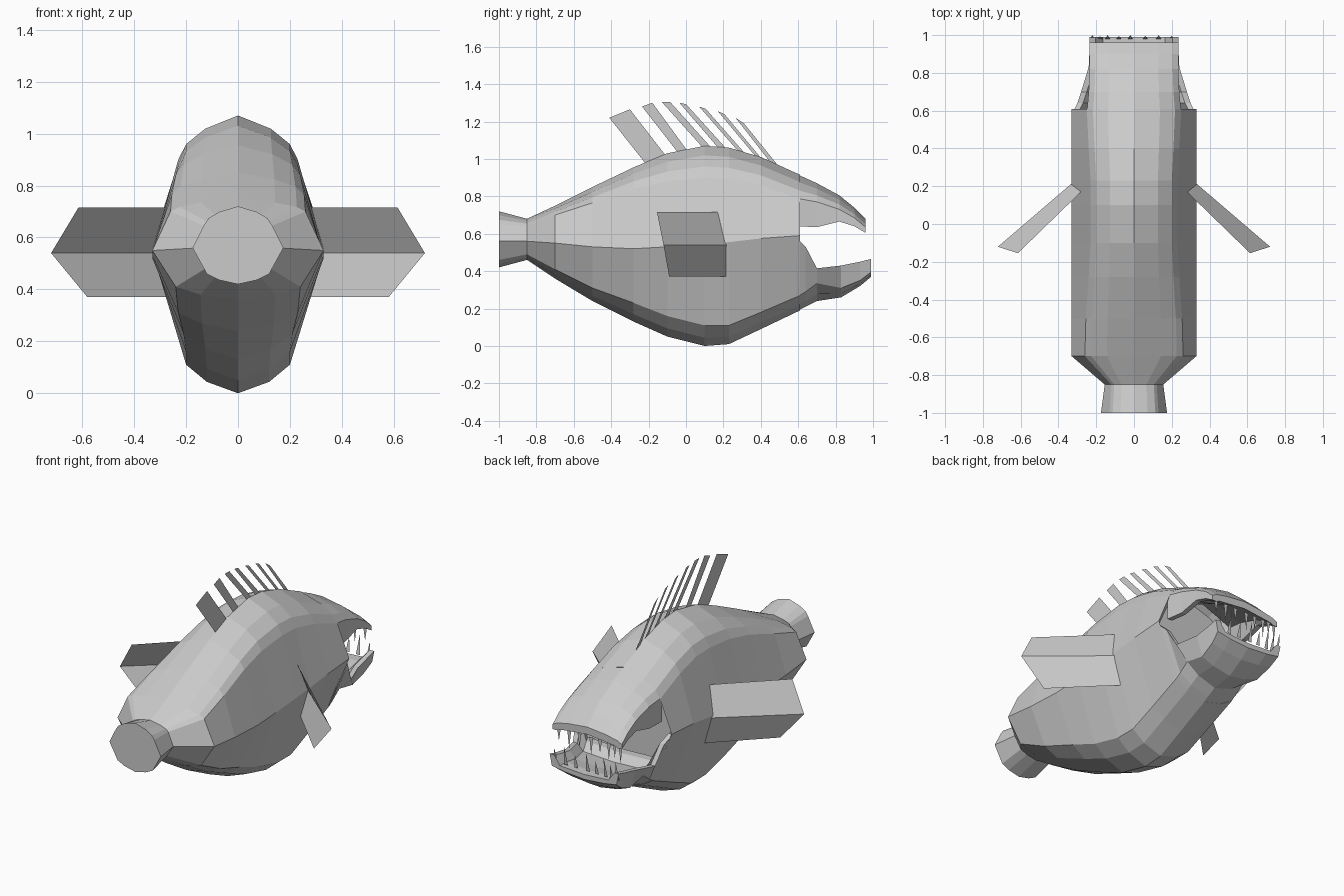
import bpy, bmesh

if "Cube" in bpy.data.objects:
    bpy.data.objects.remove(bpy.data.objects["Cube"])

grey = bpy.data.materials.new("light_grey")
grey.diffuse_color = (0.6, 0.6, 0.6, 1)
grey.use_nodes = True
grey.node_tree.nodes["Principled BSDF"].inputs["Base Color"].default_value = grey.diffuse_color


def make(name, bm, fix=True):
    if fix:
        bmesh.ops.recalc_face_normals(bm, faces=bm.faces)
    me = bpy.data.meshes.new(name)
    bm.to_mesh(me)
    bm.free()
    me.materials.append(grey)
    ob = bpy.data.objects.new(name, me)
    bpy.context.collection.objects.link(ob)
    return ob


def mirror_loop(half):
    """Half section (x, z) from centre to centre -> closed loop."""
    return half + [(-x, z) for x, z in half[-2:0:-1]]


def loft(name, sections, recess=None):
    bm = bmesh.new()
    rings = [[bm.verts.new((x, y, z)) for x, z in mirror_loop(half)] for y, half in sections]
    n = len(rings[0])
    for a, b in zip(rings, rings[1:]):
        for i in range(n):
            j = (i + 1) % n
            bm.faces.new((a[i], a[j], b[j], b[i]))
    bm.faces.new(rings[0])
    front = bm.faces.new(rings[-1])
    if recess:  # sink the throat into the body
        bmesh.ops.recalc_face_normals(bm, faces=bm.faces)
        bmesh.ops.inset_region(bm, faces=[front], thickness=0.06)
        for v in front.verts:
            v.co.y -= recess
    return make(name, bm)


def arch(xs, zs, zt):
    d = zt - zs
    return [(0, zt), (.55 * xs, zt - .3 * d), (.87 * xs, zt - .65 * d), (xs, zs)]


def keel(xc, zc, zb):
    return [(xc, zc), (.6 * xc, zb + .4 * (zc - zb)), (0, zb)]


# body: y, top, shoulder x/z, side x/z, chine x/z, bottom
BODY = [
    (-1.0, .72, .13, .65, .175, .56, .12, .46, .42),
    (-.85, .68, .12, .64, .155, .56, .11, .49, .46),
    (-.70, .75, .26, .70, .33, .55, .24, .41, .36),
    (-.50, .85, .255, .765, .33, .53, .23, .31, .24),
    (-.28, .955, .24, .84, .33, .52, .21, .23, .13),
    (-.10, 1.03, .23, .88, .33, .53, .20, .16, .05),
    (.10, 1.07, .23, .90, .33, .545, .20, .11, 0),
    (.23, 1.06, .23, .895, .33, .555, .20, .11, .01),
    (.40, 1.01, .24, .86, .33, .575, .20, .18, .09),
    (.61, .915, .25, .785, .33, .59, .20, .27, .19),
]
loft("body", [(y, arch(xs, zs, zt) + [(xm, zm)] + keel(xc, zc, zb))
              for y, zt, xs, zs, xm, zm, xc, zc, zb in BODY], recess=.1)

# upper jaw shell: y, top, shoulder x/z, lip z
UPPER = [(.59, .92, .25, .79, .64), (.70, .87, .24, .77, .635),
         (.82, .805, .235, .73, .665), (.90, .74, .235, .685, .64), (.96, .68, .235, .635, .605)]
loft("upper_jaw", [(y, arch(xs, zs, zt) + [(xs, zl), (xs - .03, zl),
                   (xs - .05, max(zl + .01, zs - .04)), (0, max(zl + .03, zt - .09))])
                   for y, zt, xs, zs, zl in UPPER])

# lower jaw tray: y, rim x/z, chine x/z, bottom
LOWER = [(.59, .325, .58, .20, .26, .185), (.64, .30, .53, .20, .29, .21),
         (.70, .28, .415, .20, .335, .24), (.83, .24, .43, .20, .31, .26),
         (.93, .235, .45, .21, .35, .32), (.99, .235, .465, .22, .395, .37)]
loft("lower_jaw", [(y, [(0, min(zr, .45) - .05), (xr - .07, min(zr, .45) - .04), (xr - .03, zr), (xr, zr)]
                    + keel(xc, zc, zb)) for y, xr, zr, xc, zc, zb in LOWER])


# teeth: flat triangles across the jaw fronts
def teeth(name, xs, base, tip):
    bm = bmesh.new()
    for i, x in enumerate(xs):
        k = 1 if i % 2 == 0 else .75
        ty = base[0] + (tip[0] - base[0]) * k
        tz = base[1] + (tip[1] - base[1]) * k
        bm.faces.new([bm.verts.new(p) for p in
                      ((x - .013, *base), (x + .013, *base), (x, ty, tz))])
    make(name, bm, False)


TEETH_X = (-.22, -.18, -.14, -.08, -.02, .06, .13, .20)
teeth("upper_teeth", TEETH_X, (.95, .62), (.95, .51))
teeth("lower_teeth", TEETH_X, (.98, .42), (1.0, .54))

# dorsal spines: flat slats, base y0-y1 and tip y0-y1 with heights
SPINES = [(-.22, -.11, .98, 1.02, -.41, -.30, 1.22, 1.265),
          (-.04, .01, 1.03, 1.04, -.235, -.18, 1.28, 1.30),
          (.09, .135, 1.06, 1.06, -.13, -.085, 1.305, 1.305),
          (.18, .22, 1.05, 1.05, -.035, .0, 1.30, 1.293),
          (.28, .315, 1.04, 1.03, .07, .105, 1.28, 1.268),
          (.375, .405, 1.01, 1.0, .17, .205, 1.255, 1.24),
          (.46, .50, .97, .955, .265, .31, 1.22, 1.19)]
bm = bmesh.new()
for a, b, za, zb, c, d, zc, zd in SPINES:
    bm.faces.new([bm.verts.new((0, y, z)) for y, z in ((a, za), (b, zb), (d, zd), (c, zc))])
make("dorsal_spines", bm, False)

# pectoral fins: folded plates swept toward the tail
EDGES = [((.26, .19, .715), (.615, -.155, .715)),
         ((.30, .24, .54), (.72, -.12, .54)),
         ((.24, .25, .37), (.58, -.09, .37))]
for side, s in (("right", 1), ("left", -1)):
    bm = bmesh.new()
    rows = [[bm.verts.new((s * x, y, z)) for x, y, z in e] for e in EDGES]
    for (a, b), (c, d) in zip(rows, rows[1:]):
        bm.faces.new((a, b, d, c))
    make(side + "_pectoral_fin", bm)
